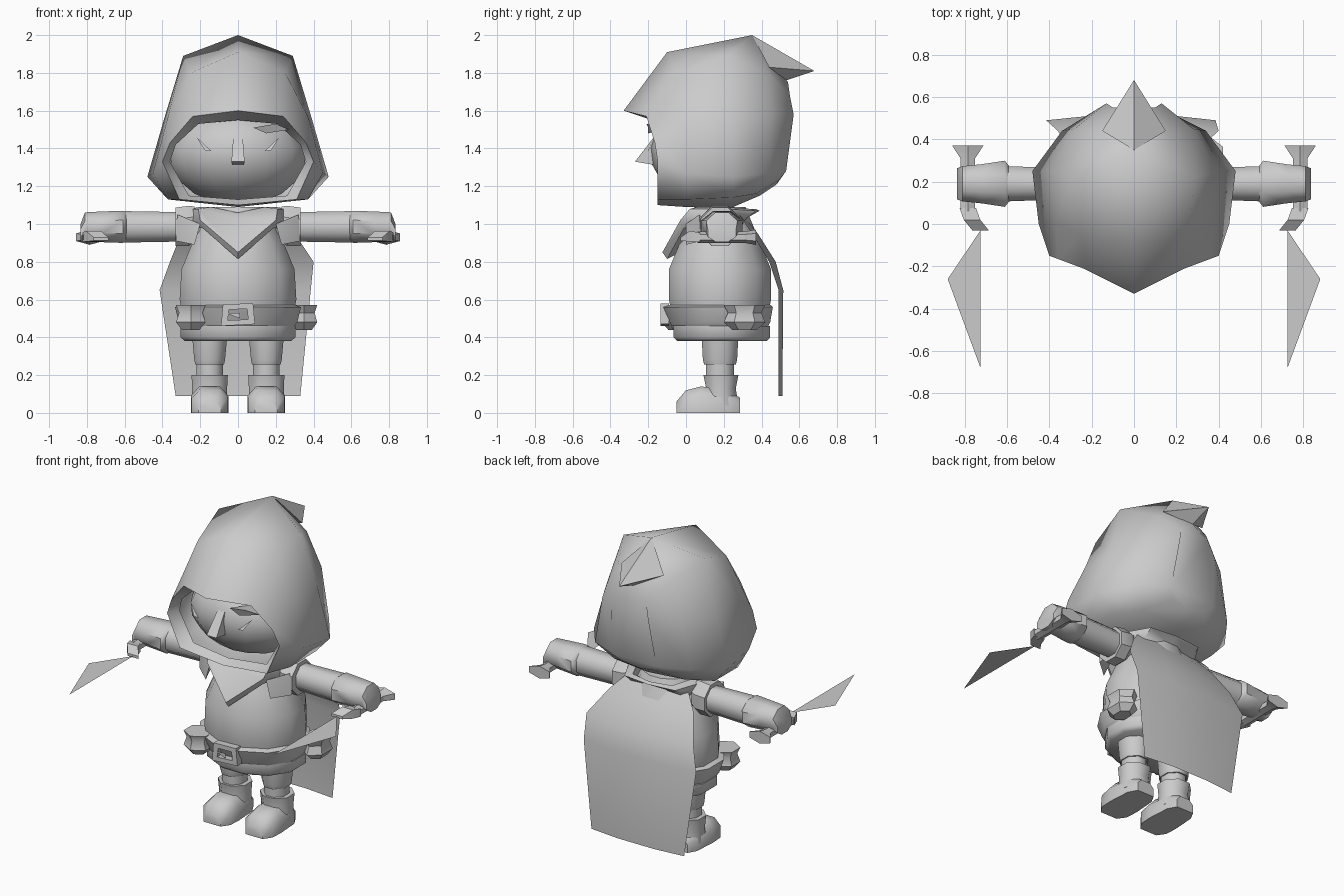
import bpy, bmesh, math
from mathutils import Vector

mat = bpy.data.materials.new("plain_grey")
mat.diffuse_color = (0.6, 0.6, 0.6, 1)


def finish(name, bm, angle=50, solid=True):
    if solid:
        bmesh.ops.recalc_face_normals(bm, faces=bm.faces[:])
    me = bpy.data.meshes.new(name)
    bm.to_mesh(me)
    bm.free()
    ob = bpy.data.objects.new(name, me)
    bpy.context.collection.objects.link(ob)
    me.materials.append(mat)
    bpy.ops.object.select_all(action='DESELECT')
    ob.select_set(True)
    bpy.context.view_layer.objects.active = ob
    bpy.ops.object.shade_smooth_by_angle(angle=math.radians(angle))
    return ob


def loft(name, rings, caps=(True, True), closed=True, angle=50, solid=True):
    """Skin a list of equally long point rings."""
    bm = bmesh.new()
    vs = [[bm.verts.new(p) for p in r] for r in rings]
    n = len(rings[0])
    for a, b in zip(vs, vs[1:]):
        for i in range(n if closed else n - 1):
            j = (i + 1) % n
            bm.faces.new((a[i], a[j], b[j], b[i]))
    if caps[0]:
        bm.faces.new(vs[0][::-1])
    if caps[1]:
        bm.faces.new(vs[-1])
    return finish(name, bm, angle, solid)


def mirror_ring(half):
    return half + [(-x, y, z) for x, y, z in half[-2:0:-1]]


def ring(c, ru, rv, axis='z', n=10, turn=0.5):
    out = []
    for i in range(n):
        t = 2 * math.pi * (i + turn) / n
        u, v = ru * math.cos(t), rv * math.sin(t)
        d = {'x': (0, u, v), 'y': (u, 0, v), 'z': (u, v, 0)}[axis]
        out.append(Vector(c) + Vector(d))
    return out


def tube(name, sections, axis='z', n=10, angle=50):
    return loft(name, [ring(c, a, b, axis, n) for c, a, b in sections], angle=angle)


def poly(name, pts, faces, solid=True):
    bm = bmesh.new()
    vs = [bm.verts.new(p) for p in pts]
    for f in faces:
        bm.faces.new([vs[i] for i in f])
    return finish(name, bm, 30, solid)


# Hood: lining, brim, then sections running to the back
hood = [
    [(0, -.13, 1.55), (.21, -.12, 1.53), (.33, -.1, 1.42), (.36, -.08, 1.33), (.26, -.08, 1.15), (0, -.1, 1.13)],
    [(0, -.33, 1.6), (.24, -.21, 1.57), (.36, -.165, 1.43), (.4, -.15, 1.33), (.31, -.15, 1.13), (0, -.15, 1.1)],
    [(0, -.1, 1.91), (.25, -.05, 1.8), (.37, 0, 1.57), (.45, 0, 1.27), (.37, 0, 1.13), (0, 0, 1.09)],
    [(0, .35, 2.0), (.29, .22, 1.89), (.39, .25, 1.56), (.48, .25, 1.25), (.38, .25, 1.14), (0, .25, 1.09)],
    [(0, .46, 1.88), (.18, .44, 1.79), (.28, .45, 1.58), (.34, .44, 1.27), (.25, .37, 1.16), (0, .39, 1.15)],
    [(0, .54, 1.75), (.1, .55, 1.68), (.13, .57, 1.58), (.16, .53, 1.28), (.12, .49, 1.23), (0, .48, 1.21)],
]
loft("hood", [mirror_ring(r) for r in hood], caps=(False, True), angle=75)
poly("hood_tip", [(0, .68, 1.81), (0, .35, 2.0), (.15, .44, 1.83), (0, .53, 1.76), (-.15, .44, 1.83)],
     [(0, 1, 2), (0, 2, 3), (0, 3, 4), (0, 4, 1), (1, 4, 3, 2)])

# Head and facial features
bm = bmesh.new()
bmesh.ops.create_uvsphere(bm, u_segments=14, v_segments=9, radius=1)
for v in bm.verts:
    v.co = Vector((v.co.x * .37, .13 + v.co.y * .32 - v.co.z * .03, 1.36 + v.co.z * .26))
finish("head", bm, 60)
poly("nose", [(-.025, -.17, 1.46), (.025, -.17, 1.46), (-.035, -.27, 1.33), (.035, -.27, 1.33),
              (-.03, -.15, 1.31), (.03, -.15, 1.31)],
     [(0, 2, 3, 1), (2, 4, 5, 3), (0, 4, 2), (1, 3, 5), (0, 1, 5, 4)])
for s, side in ((1, "left"), (-1, "right")):
    poly(f"{side}_eye", [(s * .22, -.17, 1.46), (s * .14, -.2, 1.385), (s * .175, -.2, 1.39)], [(0, 1, 2)], False)
poly("hair_lock", [(.08, -.2, 1.51), (.2, -.21, 1.53), (.27, -.16, 1.5), (.15, -.2, 1.48), (.17, -.08, 1.51)],
     [(0, 3, 2, 1), (0, 1, 4), (1, 2, 4), (2, 3, 4), (3, 0, 4)])

# Torso, skirt and belt
tube("torso", [((0, .18, .46), .29, .25), ((0, .18, .6), .32, .28), ((0, .18, .76), .31, .28),
               ((0, .18, .9), .25, .22), ((0, .18, 1.09), .16, .14)], n=12, angle=60)
tube("skirt", [((0, .19, .38), .29, .245), ((0, .19, .4), .315, .265), ((0, .19, .46), .315, .265)], n=12)
tube("belt", [((0, .18, .46), .31, .265), ((0, .18, .48), .325, .275), ((0, .17, .56), .345, .3),
              ((0, .18, .57), .315, .28)], n=12)

# Buckle frame with a pin
outer = [(-.09, -.12, .46), (.09, -.12, .47), (.08, -.12, .58), (-.08, -.12, .575)]
inner = [(x * .6, y, .52 + (z - .52) * .5) for x, y, z in outer]
shift = lambda r, d: [(x, y + d, z) for x, y, z in r]
loft("buckle", [shift(outer, .03), shift(outer, -.015), shift(inner, -.015), shift(inner, .03)], (False, False), angle=30)
poly("buckle_pin", [(-.07, -.14, .53), (.01, -.14, .5), (.01, -.14, .53)], [(0, 1, 2)], False)


# Pouches: pinched bag with an open lip
def pouch(name, x, y, rx, ry):
    tube(name, [((x, y, .44), rx * .6, ry * .6), ((x, y, .48), rx, ry), ((x, y, .53), rx * .8, ry * .8),
                ((x, y, .57), rx, ry)], n=6, angle=40)


pouch("front_pouch", -.25, -.04, .09, .09)
pouch("side_pouch", .35, .31, .08, .11)

# Collar scarf with a pointed front
collar = [
    [(0, .02, 1.06), (.14, .06, 1.09), (.2, .2, 1.09), (.14, .34, 1.08), (0, .37, 1.08)],
    [(0, -.02, 1.03), (.21, .02, 1.08), (.26, .2, 1.08), (.18, .37, 1.07), (0, .39, 1.07)],
    [(0, -.125, .85), (.2, -.03, 1.02), (.28, .18, 1.0), (.18, .32, 1.03), (0, .33, 1.04)],
    [(0, -.1, .815), (.19, -.01, .98), (.26, .18, .97), (.17, .3, 1.0), (0, .3, 1.0)],
    [(0, -.05, .84), (.17, .03, .99), (.22, .18, .97), (.15, .28, 1.0), (0, .28, 1.0)],
]
loft("collar", [mirror_ring(r) for r in collar], caps=(False, False), angle=40)

# Cape sheet: height, left and right reach, depth, edge set-in
rows = [(1.05, .21, .21, .3, .02), (.95, .3, .3, .38, .03), (.8, .36, .4, .475, .035),
        (.65, .415, .385, .515, .025), (.09, .33, .33, .51, .02)]
loft("cape", [[(-l, y - d, z), (-l * .4, y, z), (r * .4, y, z), (r, y - d, z)]
              for z, l, r, y, d in rows], (False, False), closed=False, solid=False)

for s, side in ((1, "left"), (-1, "right")):
    # Arms, shoulder pads and gloves
    tube(f"{side}_sleeve", [((s * .2, .19, .985), .08, .085), ((s * .34, .19, .985), .08, .085),
                            ((s * .6, .19, .985), .09, .09)], 'x', 8)
    tube(f"{side}_shoulder_pad", [((s * .23, .18, 1.0), .1, .1), ((s * .26, .18, .99), .115, .115),
                                  ((s * .33, .18, .985), .11, .11)], 'x', 8, 30)
    poly(f"{side}_shoulder_knot", [(s * .32, .07, 1.05), (s * .33, .08, .91), (s * .23, .0, .89),
                                   (s * .2, .0, 1.0), (s * .26, .15, .97)],
         [(0, 1, 2), (0, 2, 3), (0, 1, 4), (1, 2, 4), (2, 3, 4), (3, 0, 4)])
    tube(f"{side}_glove", [((s * .59, .19, .985), .09, .085), ((s * .61, .19, .985), .118, .092),
                           ((s * .72, .19, .985), .1, .088), ((s * .81, .19, .985), .09, .083),
                           ((s * .835, .19, .95), .08, .05)], 'x', 8)
    # Dagger: grip with flared pommel, curved guard and flat blade
    tube(f"{side}_dagger_grip", [((s * .785, .06, .93), .04, .03), ((s * .785, .31, .93), .04, .03),
                                 ((s * .785, .37, .93), .085, .04)], 'y', 6, 30)
    tube(f"{side}_dagger_guard", [((s * .785, .075, .93), .055, .035), ((s * .765, .02, .935), .055, .04),
                                  ((s * .725, -.03, .92), .055, .012)], 'y', 4, 30)
    poly(f"{side}_dagger_blade", [(s * .725, -.03, .92), (s * .88, -.26, .92), (s * .725, -.68, .92)],
         [(0, 1, 2) if s < 0 else (0, 2, 1)], False)
    # Legs and trouser cuffs
    x = s * .15
    tube(f"{side}_leg", [((x, .18, .14), .075, .08), ((x, .18, .26), .075, .08), ((x, .18, .42), .08, .085)], n=8)
    tube(f"{side}_trouser_cuff", [((x, .18, .255), .082, .09), ((x, .18, .28), .088, .098),
                                  ((x, .18, .4), .1, .105)], n=8)
    # Boot: straight shaft, and a foot lofted from heel to toe
    tube(f"{side}_boot_shaft", [((x, .185, .04), .1, .1), ((x, .185, .13), .1, .085),
                                ((x, .185, .2), .104, .1)], n=8)
    foot = [(.285, .06, .08), (.23, .09, .12), (.08, .1, .14), (.0, .095, .12), (-.05, .06, .06)]
    loft(f"{side}_boot_foot", [[(x - w, y, 0), (x - w, y, h * .65), (x - w * .55, y, h),
                                (x + w * .55, y, h), (x + w, y, h * .65), (x + w, y, 0)] for y, w, h in foot])
